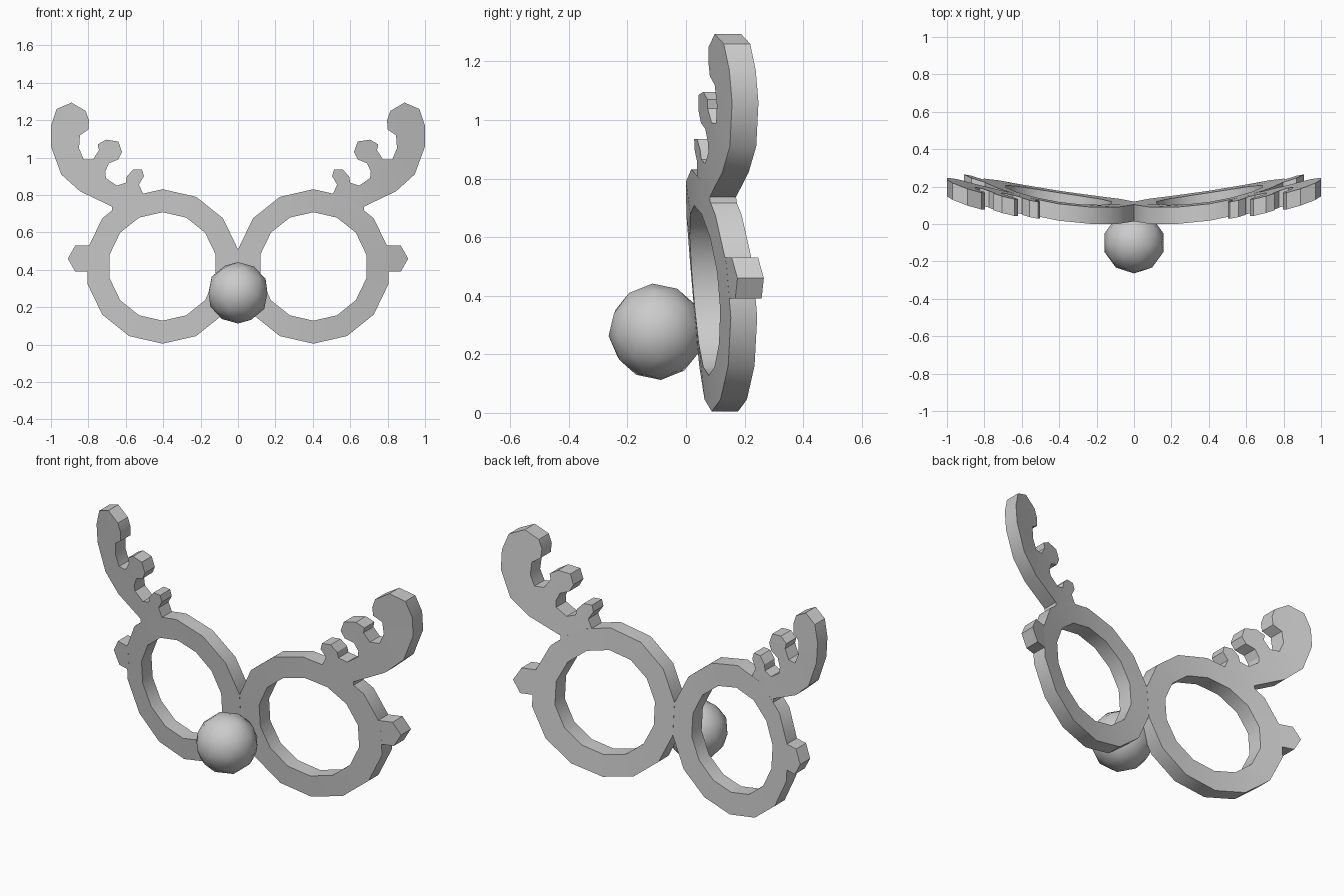
import bpy
import bmesh
from math import sin, cos, pi, radians

THICKNESS = 0.09
RING_CENTRE = (0.403, 0.418)
RING_SIDES = 14

default_cube = bpy.data.objects.get("Cube")
if default_cube:
    bpy.data.objects.remove(default_cube, do_unlink=True)

grey = bpy.data.materials.new("plain grey")
grey.use_nodes = True
grey.diffuse_color = (0.6, 0.6, 0.6, 1)
grey.node_tree.nodes["Principled BSDF"].inputs["Base Color"].default_value = (0.6, 0.6, 0.6, 1)


def finish(obj):
    """Apply the material and the shading."""
    obj.data.materials.clear()
    obj.data.materials.append(grey)
    bpy.ops.object.select_all(action='DESELECT')
    obj.select_set(True)
    bpy.context.view_layer.objects.active = obj
    bpy.ops.object.shade_smooth_by_angle(angle=radians(30))


def bend(x, z):
    """Sweep the flat plate back at the sides and lean it forward at the top."""
    return 0.022 + 0.19 * x * x - 0.085 * (z - RING_CENTRE[1])


def bent_plate(name, side, outline, hole=None):
    """Extrude a front outline, with an optional matching hole, and bend it."""
    bm = bmesh.new()
    outer = [bm.verts.new((side * x, 0, z)) for x, z in outline]
    if hole:
        inner = [bm.verts.new((side * x, 0, z)) for x, z in hole]
        for i in range(len(outer)):
            j = (i + 1) % len(outer)
            bm.faces.new((outer[i], outer[j], inner[j], inner[i]))
    else:
        bm.faces.new(outer)
    grown = bmesh.ops.extrude_face_region(bm, geom=bm.faces[:], use_keep_orig=True)
    back = [v for v in grown["geom"] if isinstance(v, bmesh.types.BMVert)]
    bmesh.ops.translate(bm, verts=back, vec=(0, THICKNESS, 0))
    bmesh.ops.triangulate(bm, faces=[f for f in bm.faces if len(f.verts) > 4])
    bmesh.ops.recalc_face_normals(bm, faces=bm.faces[:])
    for v in bm.verts:
        v.co.y += bend(v.co.x, v.co.z)
    mesh = bpy.data.meshes.new(name)
    bm.to_mesh(mesh)
    bm.free()
    obj = bpy.data.objects.new(name, mesh)
    bpy.context.collection.objects.link(obj)
    finish(obj)


def circle(radius):
    cx, cz = RING_CENTRE
    steps = [2 * pi * i / RING_SIDES for i in range(RING_SIDES)]
    return [(cx + radius * sin(a), cz + radius * cos(a)) for a in steps]


rim = circle(0.413)
opening = circle(0.29)

# Temple stub, rooted on the outer side of the rim
stub = [(0.79, 0.39), (0.87, 0.39), (0.91, 0.46), (0.87, 0.53), (0.79, 0.53)]

# Antler: long outer curve, rounded tip, two small prongs, then the rim edge
antler = [
    (0.674, 0.738), (0.845, 0.82), (0.945, 0.91), (1.0, 1.06), (1.0, 1.17),
    (0.97, 1.26), (0.89, 1.294), (0.815, 1.25), (0.797, 1.2), (0.80, 1.15),
    (0.845, 1.12), (0.85, 1.05), (0.825, 0.99), (0.775, 0.99), (0.743, 1.04),
    (0.75, 1.07), (0.706, 1.096), (0.64, 1.086), (0.62, 1.03), (0.64, 0.99),
    (0.69, 0.97), (0.71, 0.925), (0.706, 0.89), (0.647, 0.85), (0.6, 0.866),
    (0.594, 0.9), (0.56, 0.936), (0.513, 0.936), (0.503, 0.9), (0.53, 0.856),
    (0.508, 0.807), (0.582, 0.79), (0.674, 0.717),
]

for label, side in (("left", 1), ("right", -1)):
    bent_plate(label + "_lens_frame", side, rim, opening)
    bent_plate(label + "_temple_stub", side, stub)
    bent_plate(label + "_antler", side, antler)

# Round nose in front of the bridge
bpy.ops.mesh.primitive_ico_sphere_add(subdivisions=2, radius=0.165,
                                      location=(0, -0.1, 0.277),
                                      rotation=(radians(5), 0, 0))
nose = bpy.context.object
nose.name = "nose"
finish(nose)
